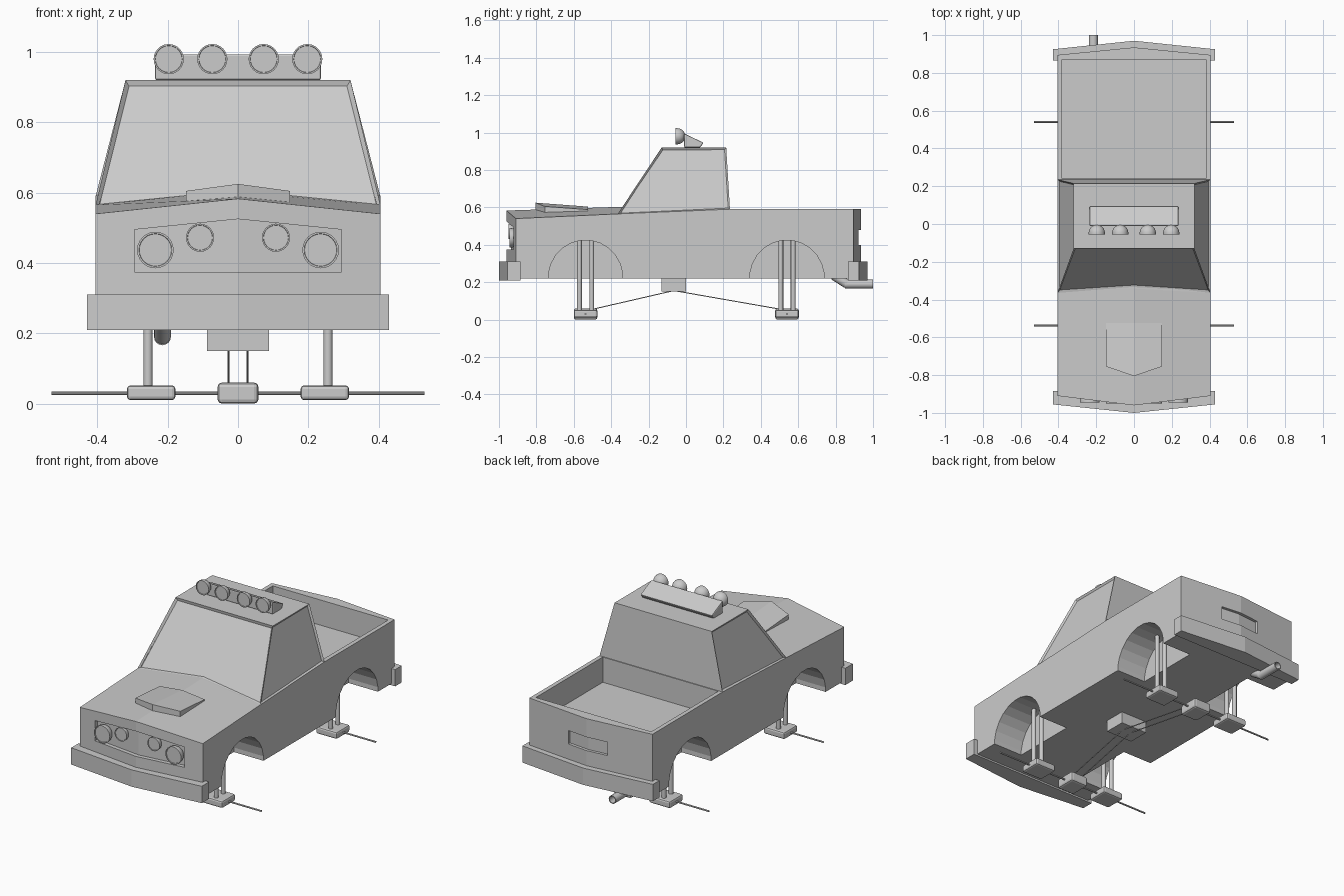
import bpy, bmesh, math
from mathutils import Vector

cube = bpy.data.objects.get("Cube")
if cube:
    bpy.data.objects.remove(cube, do_unlink=True)

grey = bpy.data.materials.new("plain_grey")
grey.use_nodes = True
COLOUR = (0.6, 0.6, 0.6, 1)
grey.diffuse_color = COLOUR
grey.node_tree.nodes["Principled BSDF"].inputs["Base Color"].default_value = COLOUR


def finish(name, bm, smooth=False):
    """Turn a bmesh into a named object with the material."""
    bmesh.ops.recalc_face_normals(bm, faces=bm.faces[:])
    me = bpy.data.meshes.new(name)
    bm.to_mesh(me)
    bm.free()
    me.materials.append(grey)
    if smooth:
        me.shade_smooth()
        me.set_sharp_from_angle(angle=math.radians(35))
    ob = bpy.data.objects.new(name, me)
    bpy.context.scene.collection.objects.link(ob)
    return ob


def solid(name, rings, smooth=False, capped=True):
    """Loft through rings of equal length and cap the ends."""
    bm = bmesh.new()
    loops = [[bm.verts.new(p) for p in ring] for ring in rings]
    n = len(loops[0])
    for a, b in zip(loops, loops[1:]):
        for i in range(n):
            j = (i + 1) % n
            bm.faces.new((a[i], a[j], b[j], b[i]))
    if capped:
        # split the end caps along the ridge so that they fold cleanly
        for ring in (loops[0], loops[-1]):
            if n == 6:
                bm.faces.new((ring[0], ring[1], ring[4], ring[5]))
                bm.faces.new((ring[1], ring[2], ring[3], ring[4]))
            else:
                bm.faces.new(ring)
    return finish(name, bm, smooth)


def station(w, low, side, mid, y_side, y_mid):
    """Ridged cross-section: the middle may be higher and further out."""
    return [(-w, y_side, low), (0, y_mid, low), (w, y_side, low),
            (w, y_side, side), (0, y_mid, mid), (-w, y_side, side)]


def box(name, lo, hi, bevel=0):
    (a, b, c), (d, e, f) = lo, hi
    ob = solid(name, [[(a, b, z), (d, b, z), (d, e, z), (a, e, z)] for z in (c, f)])
    if bevel:
        mod = ob.modifiers.new("soft_edges", "BEVEL")
        mod.width, mod.segments = bevel, 2
    return ob


def rod(name, p, q, r, sides=12):
    p, q = Vector(p), Vector(q)
    rot = (q - p).to_track_quat("Z", "Y")
    ring = [rot @ Vector((r * math.cos(t), r * math.sin(t), 0))
            for t in (math.tau * i / sides for i in range(sides))]
    return solid(name, [[c + v for v in ring] for c in (p, q)], smooth=True)


def lathe_y(name, x, z, profile, sides=24):
    """Spin (radius, y) points round an axis that runs along y."""
    angles = [math.tau * i / sides for i in range(sides)]
    return solid(name, [[(x + r * math.cos(t), y, z + r * math.sin(t)) for t in angles]
                        for r, y in profile], smooth=True)


def lamp(name, x, y, z, r):
    """Flat-faced lamp with a rim and a domed back."""
    dome = [(r * math.cos(t), y + 0.008 + r * math.sin(t))
            for t in (math.pi / 2 * i / 6 for i in range(6))]
    lathe_y(name, x, z, [(r * 0.88, y + 0.003), (r * 0.9, y), (r, y)] + dome + [(r * 0.05, y + r + 0.008)])


def cut(target, cutter):
    mod = target.modifiers.new("cut", "BOOLEAN")
    mod.operation, mod.solver, mod.object = "DIFFERENCE", "EXACT", cutter
    bpy.context.view_layer.objects.active = target
    bpy.ops.object.modifier_apply(modifier=mod.name)
    bpy.data.objects.remove(cutter, do_unlink=True)


W = 0.405
AXLES = {"front": -0.537, "rear": 0.54}

# Body shell with ridged bonnet and tailgate
body = solid("body", [
    station(W, 0.22, 0.54, 0.583, -0.91, -0.96),
    station(W, 0.22, 0.565, 0.603, -0.365, -0.342),
    station(W, 0.22, 0.59, 0.59, 0.235, 0.235),
    station(W, 0.22, 0.59, 0.59, 0.895, 0.935)])

# Load bed, grille recess and number plate recess
cut(body, box("bed_cutter", (-0.38, 0.24, 0.44), (0.38, 0.87, 0.8)))
cut(body, solid("grille_cutter", [
    station(0.295, 0.375, 0.495, 0.525, -0.98, -1.02),
    station(0.295, 0.375, 0.495, 0.525, -0.9, -0.936)]))
cut(body, solid("plate_cutter", [
    station(0.13, 0.4, 0.48, 0.48, 0.905, 0.918),
    station(0.13, 0.4, 0.48, 0.48, 1, 1)]))

# Wheel arches
for y in AXLES.values():
    for side in (-1, 1):
        arc = [(y + 0.2 * math.cos(t), 0.22 + 0.205 * math.sin(t))
               for t in (math.tau * (i + 0.5) / 24 for i in range(24))]
        cut(body, solid("arch_cutter", [[(side * x, a, b) for a, b in arc] for x in (0.21, 0.5)]))

# Cab with inset windscreen and side windows
bm = bmesh.new()
bl, bc, br, rr, rl, tl, tr, ttr, ttl = [bm.verts.new(p) for p in (
    (-W, -0.365, 0.565), (0, -0.342, 0.6), (W, -0.365, 0.565),
    (W, 0.235, 0.59), (-W, 0.235, 0.59),
    (-0.32, -0.13, 0.92), (0.32, -0.13, 0.92), (0.32, 0.215, 0.92), (-0.32, 0.215, 0.92))]
screen = bm.faces.new((bl, bc, br, tr, tl))
windows = [bm.faces.new((br, rr, ttr, tr)), bm.faces.new((rl, bl, tl, ttl))]
bm.faces.new((rr, rl, ttl, ttr))
bm.faces.new((tl, tr, ttr, ttl))
bm.normal_update()
bmesh.ops.inset_individual(bm, faces=[screen], thickness=0.016, depth=-0.012)
bmesh.ops.inset_individual(bm, faces=windows, thickness=0.013, depth=-0.01)
finish("cab", bm)

# Bonnet scoop
solid("bonnet_scoop", [
    station(0.148, 0.56, 0.605, 0.625, -0.755, -0.805),
    station(0.148, 0.56, 0.588, 0.604, -0.525, -0.525)])

# Bumpers
solid("front_bumper", [station(0.43, 0.21, 0.31, 0.31, -0.955, -1),
                       station(0.43, 0.21, 0.31, 0.31, -0.885, -0.885)])
solid("rear_bumper", [station(0.43, 0.21, 0.31, 0.31, 0.865, 0.865),
                      station(0.43, 0.21, 0.31, 0.31, 0.925, 0.97)])

# Roof light bar and lamps
wedge = [(-0.01, 0.92), (-0.01, 0.995), (0.095, 0.945), (0.075, 0.92)]
bar = solid("light_bar", [[(x, y, z) for y, z in wedge] for x in (-0.236, 0.236)])
mod = bar.modifiers.new("soft_edges", "BEVEL")
mod.width, mod.segments = 0.006, 2
for side, word in ((-1, "right"), (1, "left")):
    lamp(f"outer_roof_lamp_{word}", side * 0.197, -0.055, 0.98, 0.043)
    lamp(f"inner_roof_lamp_{word}", side * 0.073, -0.055, 0.98, 0.043)
    lamp(f"headlamp_{word}", side * 0.235, -0.945, 0.437, 0.052)
    lamp(f"small_headlamp_{word}", side * 0.108, -0.95, 0.472, 0.04)

# Gearbox, axles, suspension struts and drive rods
box("gearbox", (-0.088, -0.13, 0.15), (0.088, 0, 0.225))
for end, y in AXLES.items():
    rod(f"{end}_axle", (-0.53, y, 0.03), (0.53, y, 0.03), 0.005, 8)
    box(f"{end}_differential", (-0.058, y - 0.063, 0), (0.058, y + 0.063, 0.06), 0.012)
    for side, word in ((-1, "right"), (1, "left")):
        x = side * 0.247
        box(f"{end}_axle_block_{word}", (x - 0.069, y - 0.063, 0.01), (x + 0.069, y + 0.063, 0.052), 0.01)
        for dy in (-0.033, 0.033):
            rod(f"{end}_strut_{word}", (side * 0.256, y + dy, 0.045), (side * 0.256, y + dy, 0.432), 0.013)
        near = y - math.copysign(0.05, y)
        rod(f"{end}_drive_rod_{word}", (side * 0.027, -0.065, 0.155),
            (side * 0.027, near, 0.058), 0.003, 6)

# Exhaust pipe with a hollow end
rod("exhaust_bend", (-0.215, 0.79, 0.235), (-0.215, 0.86, 0.19), 0.024, 16)
lathe_y("exhaust_pipe", -0.215, 0.19,
        [(0.024, 0.85), (0.024, 1), (0.019, 1), (0.019, 0.95)], 16)
